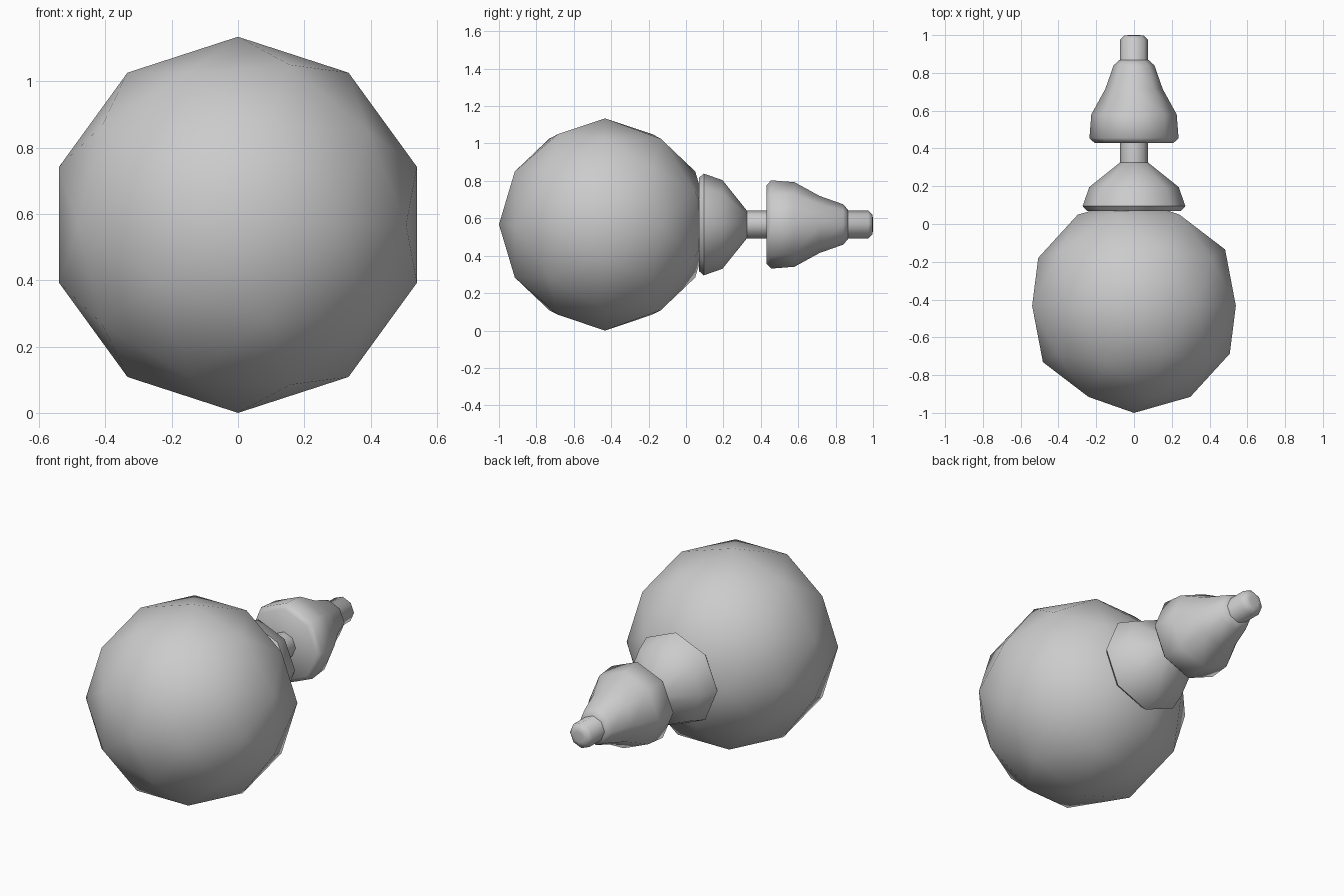
import bpy, bmesh
from math import radians, sin, cos, tau
from mathutils import Matrix

if "Cube" in bpy.data.objects:
    bpy.data.objects.remove(bpy.data.objects["Cube"])

R = 0.567          # ball radius, also the height of the shared axis
SIDES = 8


def finish(name, bm):
    bmesh.ops.recalc_face_normals(bm, faces=bm.faces)
    mesh = bpy.data.meshes.new(name)
    bm.to_mesh(mesh)
    bm.free()
    obj = bpy.data.objects.new(name, mesh)
    bpy.context.collection.objects.link(obj)
    bpy.ops.object.select_all(action='DESELECT')
    obj.select_set(True)
    bpy.context.view_layer.objects.active = obj
    bpy.ops.object.shade_smooth_by_angle(angle=radians(50))
    return obj


def turned(name, profile):
    """Closed eight-sided turning along y from (radius, y) points."""
    bm = bmesh.new()
    rings = [[bm.verts.new((r * cos(tau * i / SIDES), y, R + r * sin(tau * i / SIDES)))
              for i in range(SIDES)] for r, y in profile]
    for a, b in zip(rings, rings[1:]):
        for i in range(SIDES):
            j = (i + 1) % SIDES
            bm.faces.new((a[i], a[j], b[j], b[i]))
    bm.faces.new(rings[0])
    bm.faces.new(rings[-1])
    return finish(name, bm)


# Large low-poly ball with its pole pointing to the front
ball = bmesh.new()
bmesh.ops.create_icosphere(
    ball, subdivisions=2, radius=R,
    matrix=Matrix.Translation((0, R - 1, R)) @ Matrix.Rotation(radians(90), 4, 'X'))
finish("ball", ball)

# Flared collar seated on the back of the ball
turned("collar", [(0.25, 0.07), (0.272, 0.095), (0.237, 0.195), (0.075, 0.325)])

# Thin rod through the middle, with a rounded end
turned("rod", [(0.075, 0.30), (0.075, 0.975), (0.052, 0.997), (0.03, 1.0)])

# Bell-shaped rear cone
turned("rear_cone", [(0.21, 0.43), (0.236, 0.455), (0.226, 0.58),
                     (0.152, 0.715), (0.108, 0.84), (0.078, 0.867)])
